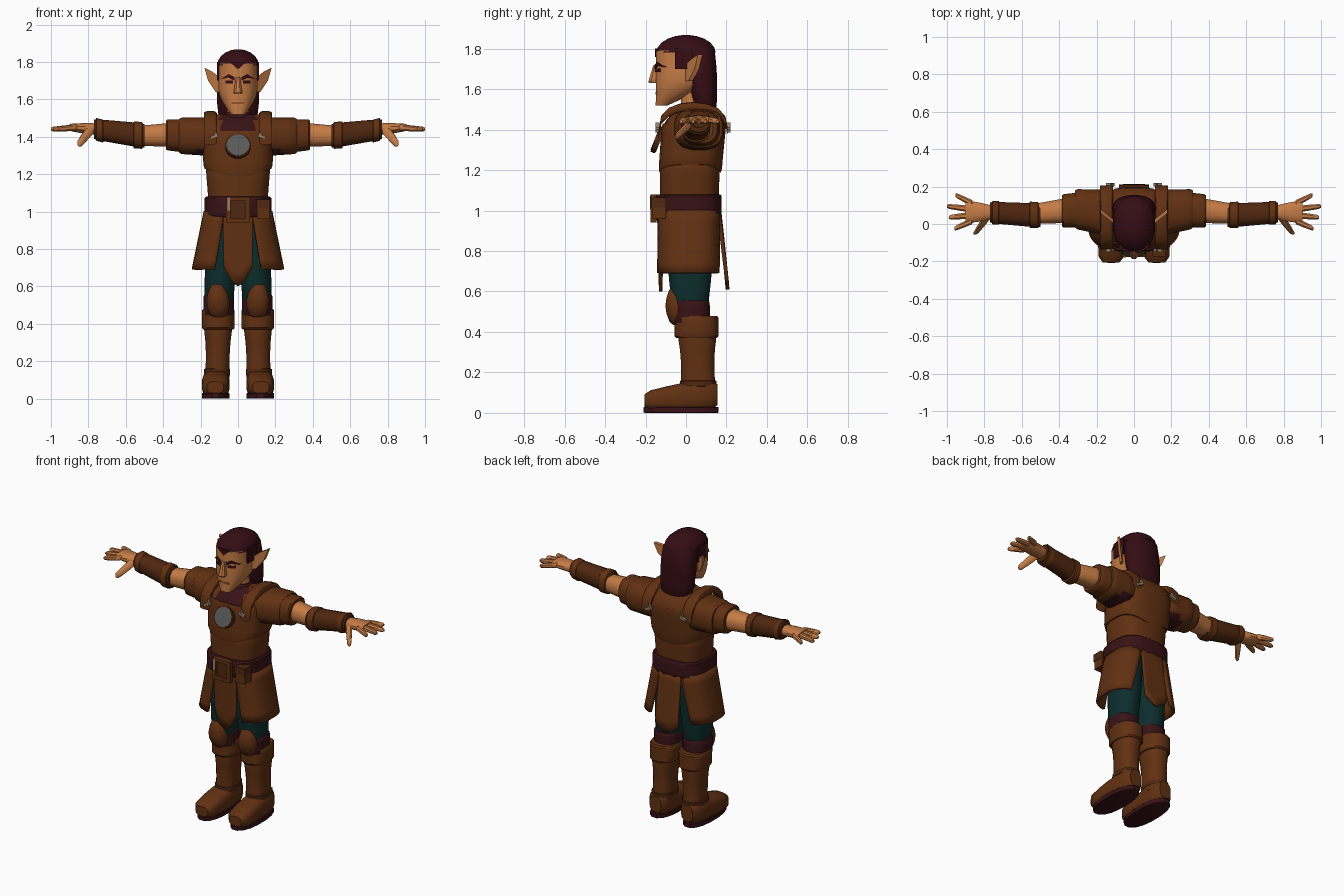
import bpy, bmesh
from math import sin, cos, pi, radians, copysign
from mathutils import Vector, Matrix

cube = bpy.data.objects.get("Cube")
if cube:
    bpy.data.objects.remove(cube, do_unlink=True)


def material(name, red, green, blue):
    made = bpy.data.materials.new(name)
    made.use_nodes = True
    made.diffuse_color = (red, green, blue, 1)
    shader = made.node_tree.nodes["Principled BSDF"]
    shader.inputs["Base Color"].default_value = made.diffuse_color
    shader.inputs["Roughness"].default_value = .9
    return made


skin = material("skin", .56, .2, .06)
lips = material("dark_skin", .3, .08, .02)
leather = material("brown_leather", .12, .03, .006)
dark = material("dark_leather", .08, .02, .005)
maroon = material("maroon_cloth", .04, .006, .008)
hair = material("dark_hair", .035, .004, .007)
teal = material("teal_cloth", .004, .026, .026)
steel = material("grey_metal", .1, .1, .1)
tan = material("pale_buckle", .3, .22, .15)


def finish(name, bm, materials, rule=None, mirror=False):
    """Turn a bmesh into a shaded object, optionally mirrored in x."""
    bmesh.ops.recalc_face_normals(bm, faces=bm.faces)
    if rule:
        for face in bm.faces:
            face.material_index = int(rule(face.calc_center_median()))
    mesh = bpy.data.meshes.new(name)
    bm.to_mesh(mesh)
    bm.free()
    for item in materials:
        mesh.materials.append(item)
    mesh.shade_smooth()
    mesh.set_sharp_from_angle(angle=radians(38))
    ob = bpy.data.objects.new(name, mesh)
    bpy.context.collection.objects.link(ob)
    if mirror:
        ob.modifiers.new("Mirror", 'MIRROR')
    return ob


def bend(value, power):
    return copysign(abs(value) ** power, value)


def join_loops(bm, first, second):
    for i in range(len(first)):
        bm.faces.new((first[i - 1], first[i], second[i], second[i - 1]))


def loft(name, materials, rings, axis=2, sides=16, power=.85, rule=None, mirror=False):
    """Skin a list of (centre, radius pair) rings that lie across one axis."""
    bm = bmesh.new()
    across = [i for i in range(3) if i != axis]
    loops = []
    for centre, radii in rings:
        loop = []
        for step in range(sides):
            turn = 2 * pi * (step + .5) / sides
            point = Vector(centre)
            point[across[0]] += radii[0] * bend(cos(turn), power)
            point[across[1]] += radii[1] * bend(sin(turn), power)
            loop.append(bm.verts.new(point))
        loops.append(loop)
    for first, second in zip(loops, loops[1:]):
        join_loops(bm, first, second)
    bm.faces.new(loops[0])
    bm.faces.new(loops[-1])
    return finish(name, bm, materials, rule, mirror)


def tube(name, materials, start, end, radii, end_radii=None, swell=0, rim=.93, **style):
    """Tapered tube along its longest axis, with softened rims."""
    start, end, radii = Vector(start), Vector(end), Vector(radii)
    end_radii = Vector(end_radii or radii)
    span = [abs(length) for length in end - start]
    rings = []
    for k in (0, .08, .3, .5, .7, .92, 1):
        scale = (1 + swell * sin(pi * k)) * (rim if k in (0, 1) else 1)
        rings.append((start.lerp(end, k), radii.lerp(end_radii, k) * scale))
    return loft(name, materials, rings, span.index(max(span)), **style)


def plate(name, paint, outline, y, depth, mirror=False, lean=lambda x, z: 0):
    """Extrude an x-z outline in y, sheared by the lean function."""
    bm = bmesh.new()
    front, back = [[bm.verts.new((x, y + shift + lean(x, z), z)) for x, z in outline]
                   for shift in (0, depth)]
    bm.faces.new(front)
    bm.faces.new(back)
    join_loops(bm, front, back)
    finish(name, bm, [paint], mirror=mirror)


def box(name, paint, x, z, width, height, y, depth, **style):
    left, right, low, high = x - width, x + width, z - height, z + height
    plate(name, paint, [(left, low), (right, low), (right, high), (left, high)], y, depth, **style)


def panel(name, top, bottom, hem, flare, reach, point=0, mirror=False):
    """Curved skirt panel between two pairs of angles, measured from the front."""
    bm = bmesh.new()
    columns, rows, grid = 16, 6, []
    for row in range(rows + 1):
        k = row / rows
        first, last = Vector(top).lerp(Vector(bottom), k)
        line = []
        for column in range(columns + 1):
            u = column / columns
            turn = radians(first + (last - first) * u)
            tip = point * k * k * (1 - abs(2 * u - 1))
            line.append(bm.verts.new(((.175 + flare * k) * bend(sin(turn), .7),
                                      .015 - (.15 + reach * k) * bend(cos(turn), .7),
                                      1 - (1 - hem) * k - tip)))
        grid.append(line)
    for upper, lower in zip(grid, grid[1:]):
        for i in range(columns):
            bm.faces.new((upper[i], upper[i + 1], lower[i + 1], lower[i]))
    ob = finish(name, bm, [leather], mirror=mirror)
    solid = ob.modifiers.new("Thickness", 'SOLIDIFY')
    solid.thickness, solid.offset = .018, 0


# Head: a flat face front, widening from the chin to the temples
rings = []
for step in range(9):
    widen = sin(min(1, step / 4) * pi / 2)
    back = .2 * widen - .09
    rings.append(((0, (back - .15) / 2, 1.52 + .034 * step), (.037 + .068 * widen, (back + .15) / 2)))
loft("head", [skin], rings, sides=20)
tube("neck", [skin], (0, .04, 1.42), (0, .03, 1.62), (.06, .06))
tube("nose", [skin], (0, -.15, 1.72), (0, -.16, 1.63), (.012, .012), (.026, .03), rim=.8, sides=8)
plate("ear", skin, [(.09, 1.64), (.12, 1.64), (.16, 1.7), (.18, 1.77), (.14, 1.75), (.09, 1.71)],
      y=-.015, depth=.022, mirror=True, lean=lambda x, z: .8 * x - .07)


def face_curve(x, z):
    return 5 * x * x


plate("eyebrow", hair, [(.02, 1.7), (.05, 1.715), (.09, 1.71), (.05, 1.735), (.02, 1.72)],
      y=-.157, depth=.02, mirror=True, lean=face_curve)
box("eye", hair, .048, 1.693, .02, .008, y=-.156, depth=.009, mirror=True, lean=face_curve)
box("mouth", lips, 0, 1.58, .034, .006, y=-.156, depth=.009, lean=face_curve)

# Hair
dome = [((0, 0, 1.78 + .088 * sin(turn)), (.113 * cos(turn), .148 * cos(turn)))
        for turn in (0, .3, .6, .9, 1.2, 1.5)]
loft("hair_cap", [hair], dome, sides=20)
plate("hair_peak", hair, [(-.045, 1.8), (0, 1.76), (.045, 1.8)], y=-.152, depth=.03)
box("sideburn", hair, .107, 1.75, .006, .05, y=-.055, depth=.09, mirror=True)
tube("back_hair", [hair], (0, .1, 1.47), (0, .06, 1.81), (.1, .05), (.1, .08), swell=.15, rim=.8, sides=20)

# Torso and chest armour
tube("abdomen", [leather], (0, .015, 1), (0, .02, 1.25), (.155, .145), (.175, .15), power=.7, sides=20)
chest = tube("chest", [leather], (0, .02, 1.2), (0, .04, 1.43), (.185, .157), (.192, .16),
             rim=.97, power=.7, sides=24)
for vertex in chest.data.vertices:
    if vertex.co.z < 1.23:
        vertex.co.z += .3 * abs(vertex.co.x) - .025
tube("yoke", [leather, maroon], (0, .042, 1.42), (0, .055, 1.52), (.19, .155), (.12, .075), swell=.1, rim=1,
     power=.7, sides=24, rule=lambda spot: abs(spot.x) < .095 and spot.y < .02)
tube("collar", [maroon], (0, .03, 1.44), (0, .035, 1.53), (.09, .085), (.075, .07))
arch = [((.148, .035 - .17 * cos(turn), 1.38 + .135 * sin(turn) ** .7), (.035, .022))
        for turn in (0, .4, .8, 1.2, 1.6, 2, 2.4, 2.8, 3.1)]
loft("shoulder_strap", [leather], arch, axis=1, power=.5, sides=12, mirror=True)
hook = [(.105, 1.4), (.145, 1.385), (.15, 1.4), (.125, 1.41), (.12, 1.435)]
plate("front_buckle", tan, hook, y=-.15, depth=.02, mirror=True)
plate("back_buckle", tan, hook, y=.2, depth=.02, mirror=True)
for name, radius, depth, paint in (("medallion_rim", .068, .022, dark), ("medallion", .061, .03, steel)):
    bm = bmesh.new()
    pose = Matrix.Translation((0, -.14, 1.35)) @ Matrix.Rotation(radians(68), 4, 'X')
    bmesh.ops.create_cone(bm, cap_ends=True, segments=20, radius1=radius, radius2=radius,
                          depth=depth, matrix=pose)
    finish(name, bm, [paint])

# Belt
tube("belt", [maroon], (0, .012, .97), (0, .012, 1.08), (.18, .165), rim=.96, power=.7, sides=24)
# The belt is wider than tall, so its span is set by its start and end heights only
box("buckle_plate", dark, 0, 1.01, .055, .06, y=-.163, depth=.03)
for side in (-1, 1):
    box("buckle_side", leather, .052 * side, 1.01, .011, .068, y=-.176, depth=.03)
    box("buckle_bar", leather, 0, 1.01 + .058 * side, .063, .011, y=-.176, depth=.03)
box("buckle_glint", tan, -.05, 1.04, .006, .035, y=-.179, depth=.005)
box("belt_pouch", leather, .135, 1.01, .034, .05, y=-.168, depth=.07)
box("pouch_flap", dark, .135, 1.04, .037, .024, y=-.174, depth=.07)

# Skirt
panel("side_skirt", (17, 163), (23, 150), hem=.69, flare=.064, reach=.008, mirror=True)
panel("front_flap", (-18, 18), (-12, 12), hem=.7, flare=.05, reach=-.01, point=.1)
panel("back_flap", (162, 198), (167, 193), hem=.66, flare=.05, reach=.04, point=.05)

# Arms
tube("shoulder_guard", [leather, maroon], (.14, .06, 1.4), (.315, .08, 1.405), (.125, .105), (.108, .098),
     power=.75, mirror=True, rule=lambda spot: spot.z < 1.325 and spot.x < .25)
tube("sleeve", [leather], (.29, .075, 1.405), (.385, .07, 1.41), (.095, .09), (.09, .083),
     power=.75, mirror=True)
tube("upper_arm", [skin], (.36, .072, 1.41), (.53, .055, 1.405), (.068, .065), (.054, .054), mirror=True)
tube("bracer", [dark], (.5, .045, 1.405), (.77, .062, 1.44), (.066, .068), (.058, .056), mirror=True)
tube("elbow_band", [leather], (.51, .047, 1.407), (.56, .05, 1.41), (.071, .073), mirror=True)
tube("wrist_band", [leather], (.72, .06, 1.43), (.76, .06, 1.44), (.063, .062), mirror=True)

# Hands: fingers fan out from the palm
tube("palm", [skin], (.75, .062, 1.44), (.9, .065, 1.45), (.035, .032), (.06, .02), swell=.1, sides=12, mirror=True)
fingers = ("index_finger", "middle_finger", "ring_finger", "little_finger")
for number, (name, reach) in enumerate(zip(fingers, (.96, .99, 1, .955))):
    tube(name, [skin], (.86, .018 + .03 * number, 1.45), (reach, .06 * number - .025, 1.44),
         (.018, .017), (.013, .013), swell=.1, rim=.6, sides=8, mirror=True)
tube("thumb", [skin], (.79, .03, 1.435), (.85, -.055, 1.36), (.024, .024), (.014, .018),
     swell=.1, rim=.6, sides=8, mirror=True)

# Legs
tube("trouser_leg", [teal], (.102, .02, .5), (.083, .02, .97), (.077, .088), (.08, .12), swell=.08, mirror=True)
tube("knee_wrap", [maroon], (.104, .03, .44), (.104, .025, .555), (.083, .093), mirror=True)
tube("knee_guard", [leather], (.104, -.04, .435), (.11, -.05, .62), (.04, .035), (.03, .03),
     swell=.8, rim=.7, sides=12, mirror=True)

# Boots
tube("boot_cuff", [leather], (.105, .052, .37), (.105, .052, .48), (.089, .11), mirror=True)
tube("boot_shaft", [leather], (.11, .06, .1), (.106, .055, .4), (.068, .09), (.08, .1), swell=-.12, mirror=True)
tube("boot_strap", [dark], (.112, .06, .13), (.112, .06, .16), (.07, .092), mirror=True)
tube("boot_foot", [leather], (.115, .155, .09), (.122, -.205, .06), (.06, .075), (.065, .045),
     swell=.2, rim=.7, power=.7, mirror=True)
tube("boot_sole", [maroon], (.12, -.024, 0), (.12, -.024, .03), (.075, .188), rim=.97, mirror=True)
